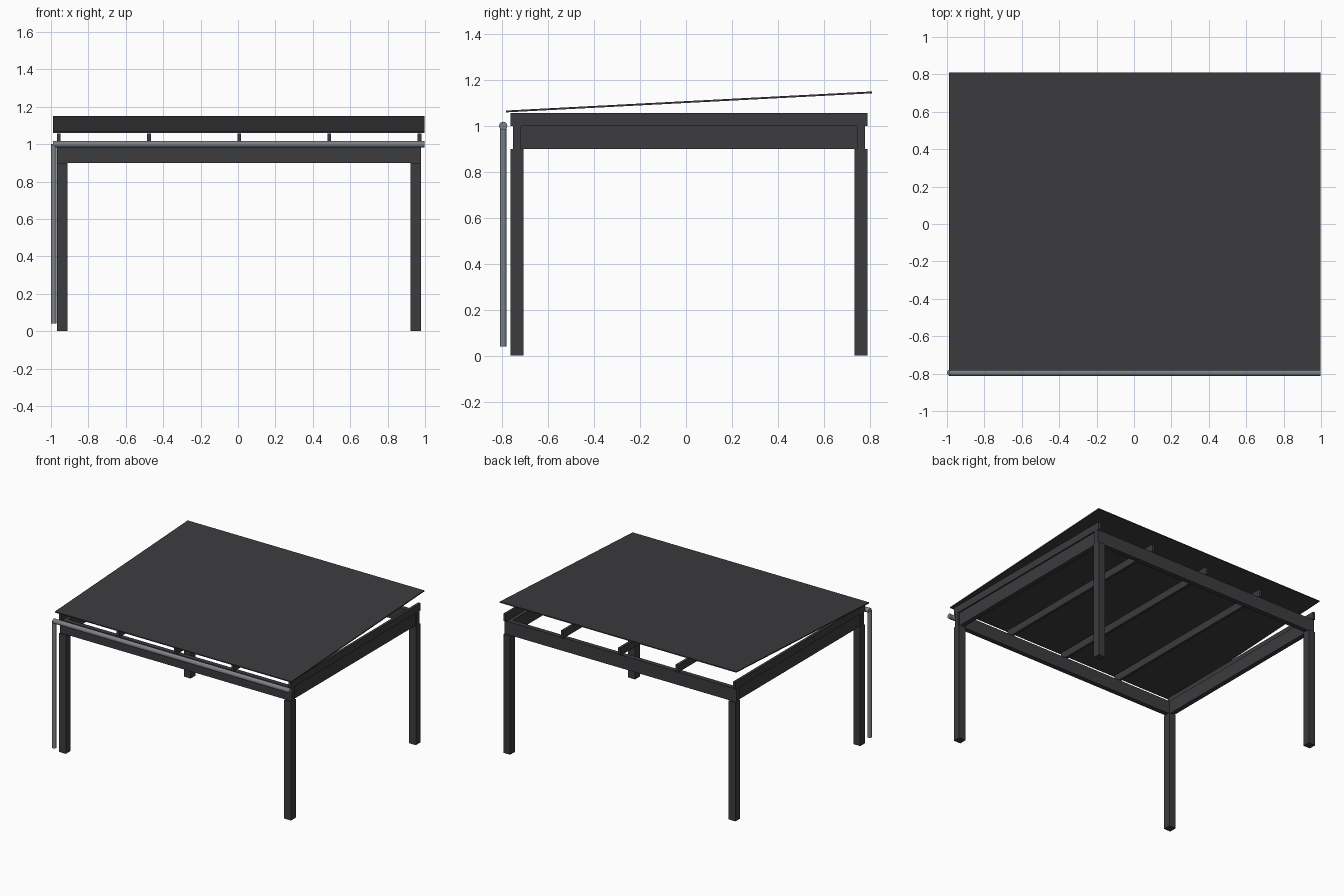
import bpy, math
from mathutils import Vector

if "Cube" in bpy.data.objects:
    bpy.data.objects.remove(bpy.data.objects["Cube"])


def material(name, rgb):
    m = bpy.data.materials.new(name)
    m.diffuse_color = (*rgb, 1)
    m.use_nodes = True
    m.node_tree.nodes["Principled BSDF"].inputs["Base Color"].default_value = m.diffuse_color
    return m


FRAME = material("dark_metal", (0.045, 0.045, 0.05))
PIPE = material("grey_metal", (0.2, 0.22, 0.24))
CX, CY = 0.006, 0.013  # frame centre


def box(name, x, y, z, mat=FRAME):
    """Box from (min, max) ranges."""
    r = (x, y, z)
    bpy.ops.mesh.primitive_cube_add(size=1, location=[sum(a) / 2 for a in r])
    o = bpy.context.object
    o.name = name
    o.scale = [a[1] - a[0] for a in r]
    bpy.ops.object.transform_apply(location=False, rotation=False, scale=True)
    o.data.materials.append(mat)
    return o


def pipe(name, a, b, radius):
    a, b = Vector(a), Vector(b)
    d = b - a
    bpy.ops.mesh.primitive_cylinder_add(vertices=16, radius=radius, depth=d.length,
                                        location=(a + b) / 2)
    o = bpy.context.object
    o.name = name
    o.rotation_euler = d.to_track_quat('Z', 'Y').to_euler()
    o.data.materials.append(PIPE)
    bpy.ops.object.shade_smooth_by_angle()


def span(c, w):
    return (c - w / 2, c + w / 2)


# Corner posts
for sx, side in ((-1, "left"), (1, "right")):
    for sy, end in ((-1, "front"), (1, "back")):
        box(f"{end}_{side}_post", span(CX + sx * 0.945, 0.057),
            span(CY + sy * 0.748, 0.057), (0, 0.9))

# Perimeter beams
for sy, end in ((-1, "front"), (1, "back")):
    box(f"{end}_beam", span(CX, 1.947), span(CY + sy * 0.748, 0.036), (0.9, 1.0))
for sx, side in ((-1, "left"), (1, "right")):
    box(f"{side}_beam", span(CX + sx * 0.945, 0.036), span(CY, 1.46), (0.9, 1.0))

# Rafters lying across the beams
for i in range(5):
    box(f"rafter_{i + 1}", span(CX + (i - 2) * 0.482, 0.02), span(CY, 1.553), (1.0, 1.056))

# Sloping roof sheet, low at the front
rise, run = 0.083, 1.593
roof = box("roof_sheet", span(0.004, 1.985), span(CY, math.hypot(rise, run)), span(1.104, 0.008))
roof.rotation_euler.x = math.atan2(rise, run)

# Gutter and downpipe along the front edge
pipe("gutter", (-0.988, -0.795, 1.0), (0.997, -0.795, 1.0), 0.018)
pipe("downpipe", (-0.985, -0.795, 0.04), (-0.985, -0.795, 1.0), 0.015)
